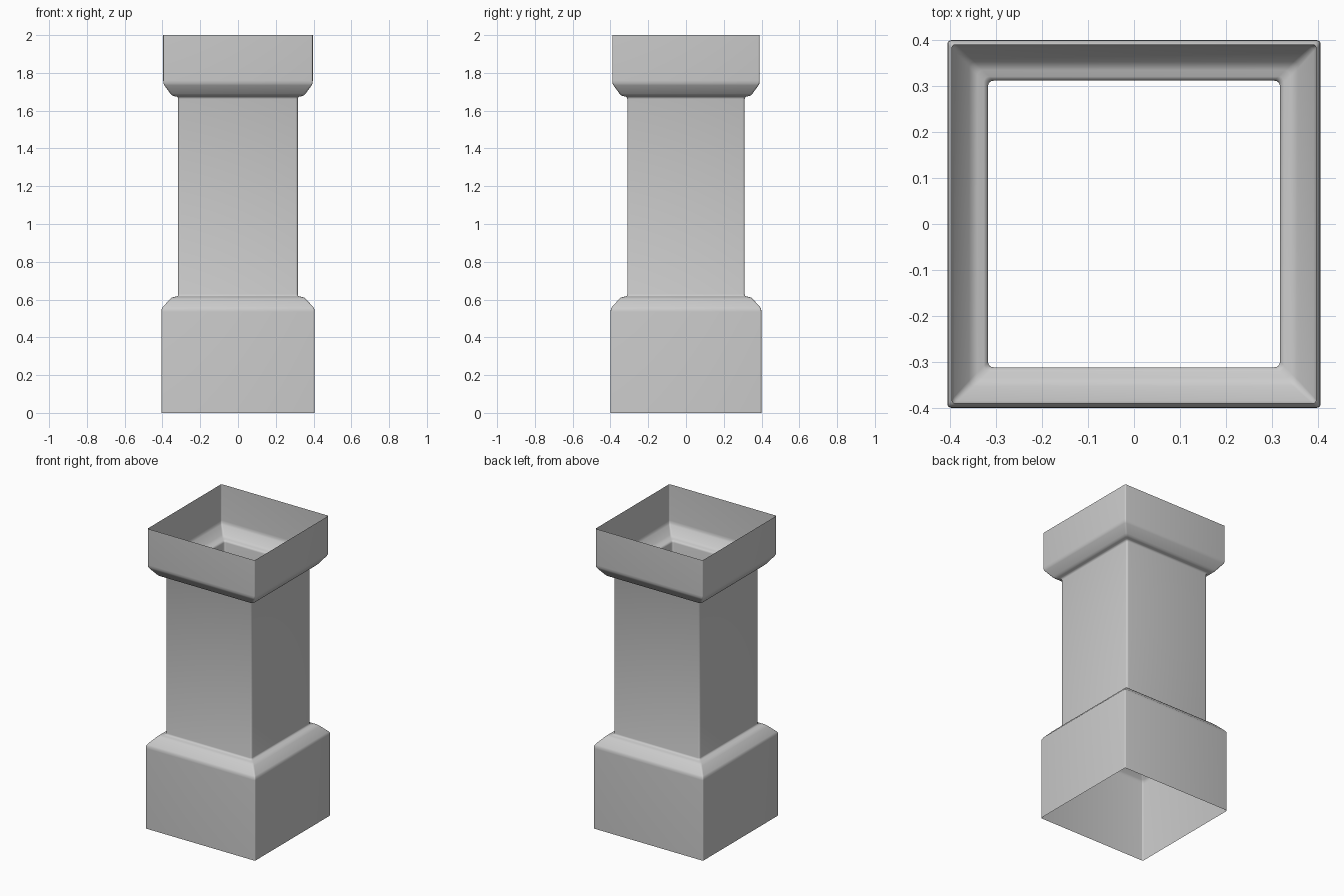
import bpy
import bmesh
import math

cube = bpy.data.objects.get("Cube")
if cube:
    bpy.data.objects.remove(cube, do_unlink=True)

stone = bpy.data.materials.new("light_grey_stone")
stone.use_nodes = True
colour = (0.6, 0.6, 0.6, 1)
stone.diffuse_color = colour
stone.node_tree.nodes["Principled BSDF"].inputs["Base Color"].default_value = colour

DEPTH_OFFSET = 0.006   # the column is slightly shallower than wide
CORNER_STEPS = 4


def rounded_ring(bm, half_width, z, radius):
    """One rectangular loop of vertices with rounded corners."""
    hx, hy = half_width - radius, half_width - DEPTH_OFFSET - radius
    ring = []
    for corner, (sx, sy) in enumerate([(1, 1), (-1, 1), (-1, -1), (1, -1)]):
        for step in range(CORNER_STEPS + 1):
            a = math.pi / 2 * (corner + step / CORNER_STEPS)
            ring.append(bm.verts.new((sx * hx + radius * math.cos(a),
                                      sy * hy + radius * math.sin(a), z)))
    return ring


def shell(name, profile):
    """Open tube through the profile of (half width, height, corner radius)."""
    bm = bmesh.new()
    rings = [rounded_ring(bm, *point) for point in profile]
    for low, high in zip(rings, rings[1:]):
        for i in range(len(low)):
            j = (i + 1) % len(low)
            bm.faces.new((low[i], low[j], high[j], high[i]))
    mesh = bpy.data.meshes.new(name)
    bm.to_mesh(mesh)
    bm.free()
    mesh.materials.append(stone)
    obj = bpy.data.objects.new(name, mesh)
    bpy.context.collection.objects.link(obj)
    bpy.ops.object.select_all(action='DESELECT')
    obj.select_set(True)
    bpy.context.view_layer.objects.active = obj
    bpy.ops.object.shade_smooth_by_angle(angle=math.radians(50))
    return obj


# Plinth, bevelled shoulder, shaft and flared open cap as one hollow skin
shell("hollow_column", [
    (0.405, 0.0, 0.008),
    (0.405, 0.535, 0.008),
    (0.404, 0.55, 0.008),
    (0.398, 0.561, 0.009),
    (0.361, 0.601, 0.012),
    (0.351, 0.610, 0.012),
    (0.339, 0.614, 0.012),
    (0.326, 0.616, 0.012),
    (0.319, 0.620, 0.012),
    (0.317, 0.628, 0.012),
    (0.317, 1.662, 0.012),
    (0.319, 1.670, 0.012),
    (0.326, 1.675, 0.012),
    (0.340, 1.677, 0.012),
    (0.350, 1.682, 0.012),
    (0.358, 1.690, 0.012),
    (0.390, 1.734, 0.009),
    (0.395, 1.745, 0.008),
    (0.396, 1.760, 0.008),
    (0.396, 2.0, 0.008),
])
